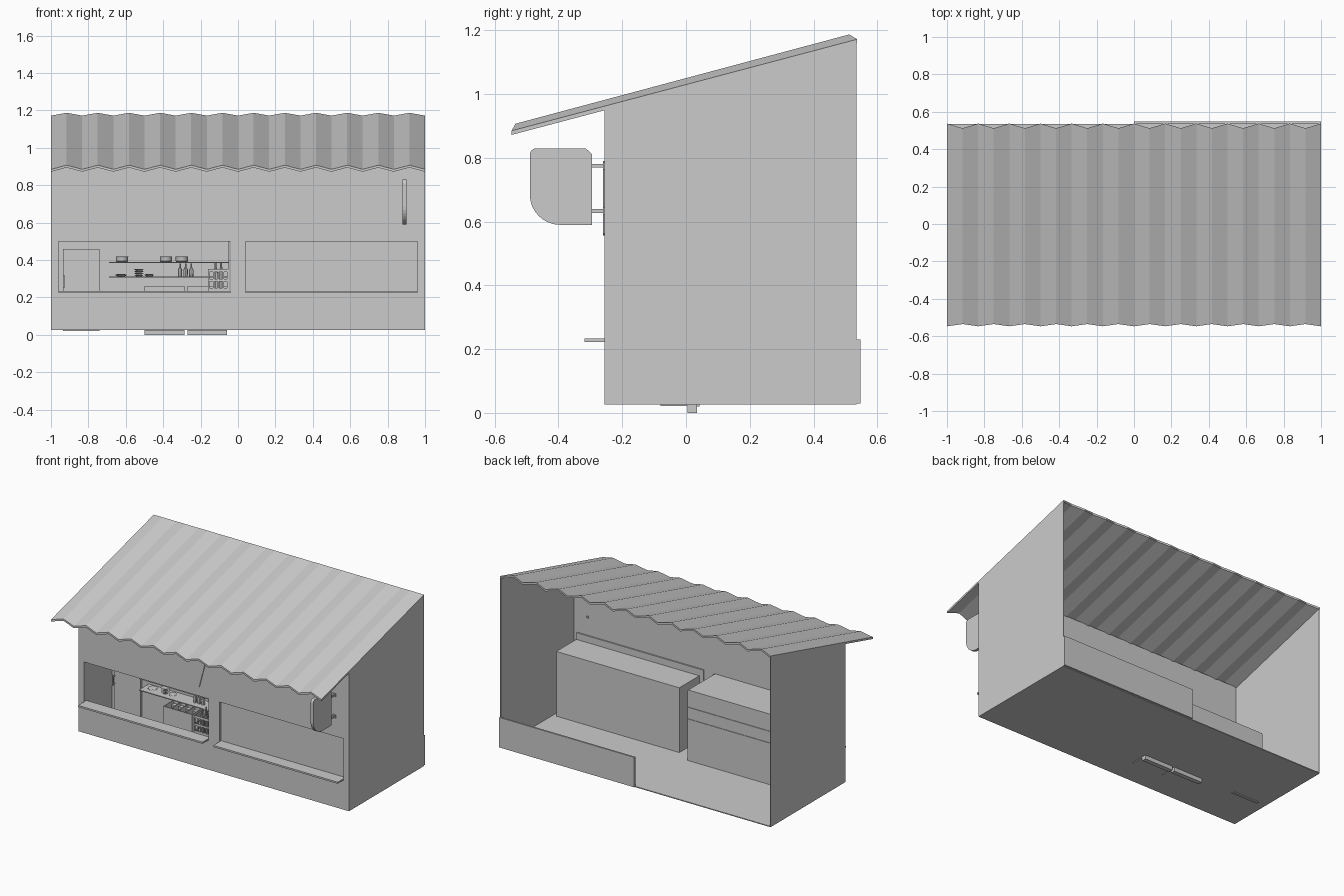
import bpy, bmesh, math

if "Cube" in bpy.data.objects:
    bpy.data.objects.remove(bpy.data.objects["Cube"])


def mesh_obj(name, verts, faces):
    me = bpy.data.meshes.new(name)
    me.from_pydata(verts, [], faces)
    bm = bmesh.new()
    bm.from_mesh(me)
    bmesh.ops.recalc_face_normals(bm, faces=bm.faces)
    bm.to_mesh(me)
    bm.free()
    ob = bpy.data.objects.new(name, me)
    bpy.context.collection.objects.link(ob)
    return ob


def box(name, x0, x1, y0, y1, z0, z1):
    v = [(x, y, z) for x in (x0, x1) for y in (y0, y1) for z in (z0, z1)]
    f = [(0, 1, 3, 2), (4, 6, 7, 5), (0, 4, 5, 1), (2, 3, 7, 6), (0, 2, 6, 4), (1, 5, 7, 3)]
    return mesh_obj(name, v, f)


def prism(name, pts, a, b, axis):
    """Extrude a 2D outline along x (pts are y,z) or y (pts are x,z)."""
    put = (lambda p, t: (t, p[0], p[1])) if axis == 'x' else (lambda p, t: (p[0], t, p[1]))
    n = len(pts)
    v = [put(p, t) for t in (a, b) for p in pts]
    f = [tuple(range(n)), tuple(range(n, 2 * n))]
    f += [(i, (i + 1) % n, n + (i + 1) % n, n + i) for i in range(n)]
    return mesh_obj(name, v, f)


def lathe(name, x, y, z, prof, n=12):
    """Round solid from (radius, height) pairs."""
    v = [(x + r * math.cos(2 * math.pi * i / n), y + r * math.sin(2 * math.pi * i / n), z + h)
         for r, h in prof for i in range(n)]
    f = [tuple(range(n)), tuple(range(len(v) - n, len(v)))]
    f += [(k * n + i, k * n + (i + 1) % n, (k + 1) * n + (i + 1) % n, (k + 1) * n + i)
          for k in range(len(prof) - 1) for i in range(n)]
    ob = mesh_obj(name, v, f)
    ob.data.shade_smooth()
    ob.data.set_sharp_from_angle(angle=math.radians(35))
    return ob


def arc(cy, cz, r, a0, a1, n):
    return [(cy + r * math.cos(math.radians(a0 + (a1 - a0) * i / n)),
             cz + r * math.sin(math.radians(a0 + (a1 - a0) * i / n))) for i in range(n + 1)]


def cut(target, cutter):
    cutter.hide_render = True
    cutter.display_type = 'WIRE'
    m = target.modifiers.new('opening', 'BOOLEAN')
    m.operation = 'DIFFERENCE'
    m.solver = 'EXACT'
    m.object = cutter


# corrugated roof: zigzag sheet, ridges slightly shorter than valleys
v, f, N = [], [], 24
for i in range(N + 1):
    x = -1 + 2 * i / N
    (y0, z0), (y1, z1) = (((-.535, .907), (.512, 1.187)) if i % 2 else
                          ((-.547, .885), (.537, 1.172)))
    v += [(x, y0, z0), (x, y1, z1), (x, y1, z1 - .013), (x, y0, z0 - .013)]
for i in range(N):
    f += [(4 * i + k, 4 * i + (k + 1) % 4, 4 * i + 4 + (k + 1) % 4, 4 * i + 4 + k) for k in range(4)]
f += [(0, 1, 2, 3), tuple(4 * N + k for k in range(4))]
mesh_obj("corrugated_roof", v, f)

# side walls, floor, low back wall
side = [(-.255, .03), (.535, .03), (.535, 1.165), (-.255, .952)]
for s, n in ((-1, "left_wall"), (1, "right_wall")):
    prism(n, side, s, s * .995, 'x')
box("floor", -1, 1, -.255, .535, .026, .032)
box("low_back_wall", 0, 1, .535, .547, .03, .23)

# front wall with two serving windows
wall = box("front_wall", -1, 1, -.255, -.235, .03, .96)
for s in (-1, 1):
    c = sorted((s * .04, s * .96))
    cut(wall, box("window_cutter", *c, -.3, -.2, .23, .5))
    box("window_ledge", *c, -.318, -.23, .223, .234)

# closed right window panel and the cabinet behind it
box("window_panel", .03, .97, -.236, -.226, .22, .51)
box("right_cabinet", .06, .97, -.226, -.015, .03, .465)

# left booth shell behind the open window
box("booth_back", -.96, -.05, .042, .048, .03, .5)
box("booth_top", -.96, -.05, -.236, .048, .5, .504)
for x in (-.964, -.05):
    box("booth_side", x, x + .004, -.236, .048, .03, .5)
box("inner_counter", -.17, -.05, -.24, -.13, .224, .234)

# cupboard door with handle
box("cupboard_door", -.935, -.74, .025, .042, .02, .46)
box("door_handle", -.935, -.927, .005, .012, .25, .32)
for z in (.26, .31):
    box("handle_post", -.935, -.927, .012, .026, z - .004, z + .004)

# shelves poking through the back
for z in (.31, .388):
    box("shelf", -.69, -.05, -.06, .052, z - .004, z + .002)

# drawer units: tall front and open top tray with dividers
for x0, x1 in ((-.5, -.285), (-.27, -.06)):
    box("drawer_unit", x0, x1, .005, .035, 0, .24)
    box("tray_base", x0, x1, -.08, .035, .022, .2)
    for y in (-.08, .03):
        box("tray_rim", x0, x1, y, y + .006, .2, .262)
    for k in range(5):
        x = x0 + (x1 - x0 - .005) * k / 4
        box("tray_divider", x, x + .005, -.075, .03, .2, .26)

# pots on the upper shelf
for x in (-.62, -.385, -.3):
    lathe("pot", x, -.01, .39, [(.03, 0), (.033, .004), (.033, .027), (.035, .03)])
# plates and stacked bowls on the lower shelf
for k in range(3):
    lathe("plate", -.625, -.01, .312 + k * .004, [(.018, 0), (.03, .004)])
    lathe("small_plate", -.475, -.01, .312 + k * .004, [(.014, 0), (.024, .004)])
for k in range(4):
    lathe("bowl", -.53, -.01, .312 + k * .01, [(.014, 0), (.026, .009)])
# bottles
bottle = [(.011, 0), (.012, .035), (.004, .052), (.004, .068)]
for x in (-.31, -.28, -.25):
    lathe("shelf_bottle", x, -.01, .312, bottle, 8)

# bottle crate: slatted sides and rows of bottles
cx0, cx1, cy0, cy1 = -.16, -.05, -.235, -.14
box("crate_base", cx0, cx1, cy0, cy1, .234, .24)
for z0, z1 in ((.234, .25), (.285, .298), (.335, .352)):
    for y in (cy0, cy1 - .004):
        box("crate_slat", cx0, cx1, y, y + .004, z0, z1)
    for x in (cx0, cx1 - .004):
        box("crate_side_slat", x, x + .004, cy0, cy1, z0, z1)
for k in range(5):
    x = cx0 + (cx1 - cx0 - .008) * k / 4
    for y in (cy0, cy1 - .004):
        box("crate_post", x, x + .008, y, y + .004, .234, .352)
for x in (-.12, -.09):
    for y in (-.21, -.165):
        lathe("crate_bottle", x, y, .24, [(.013, 0), (.013, .09), (.005, .125), (.005, .15)], 8)

# flared signboard above the left window
board = [(-.965, .79), (-.91, .565), (-.9, .556), (-.115, .556), (-.105, .565), (-.045, .79)]
prism("signboard", board, -.261, -.254, 'y')

# hanging side sign on two brackets
outline = (arc(-.395, .685, .095, 180, 270, 8) + [(-.295, .59), (-.295, .812), (-.315, .83)]
           + arc(-.47, .81, .02, 90, 180, 4))
prism("hanging_sign", outline, .88, .9, 'x')
for z in (.633, .775):
    box("sign_bracket", .885, .895, -.3, -.228, z - .006, z + .006)
    box("bracket_plate", .878, .902, -.26, -.255, z - .012, z + .012)
